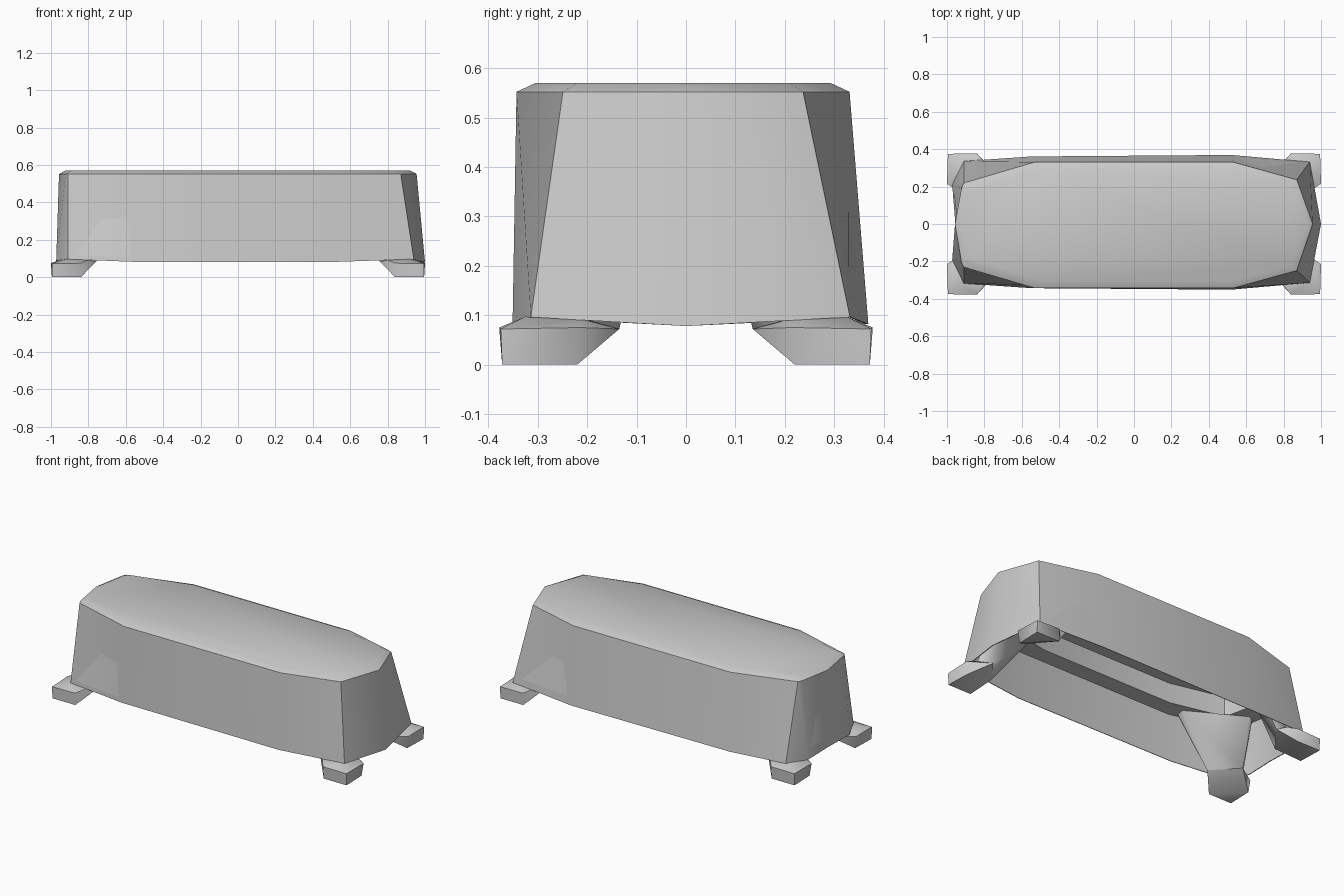
import bpy, bmesh

if "Cube" in bpy.data.objects:
    bpy.data.objects.remove(bpy.data.objects["Cube"])


def finish(bm, name, angle):
    bmesh.ops.remove_doubles(bm, verts=bm.verts, dist=0.0005)
    bmesh.ops.recalc_face_normals(bm, faces=bm.faces)
    me = bpy.data.meshes.new(name)
    bm.to_mesh(me)
    bm.free()
    ob = bpy.data.objects.new(name, me)
    bpy.context.collection.objects.link(ob)
    bpy.context.view_layer.objects.active = ob
    ob.select_set(True)
    bpy.ops.object.shade_smooth_by_angle(angle=angle)
    ob.select_set(False)
    return ob


def ring(half, shift=0.0):
    """Complete a closed outline from its back half (right end to left end)."""
    back = [(x, y + (shift if y else 0), z) for x, y, z in half]
    front = [(x, -y + shift, z) for x, y, z in half[-2:0:-1]]
    return back + front


def scaled(half, sx, sy, z=None):
    return [(x * sx, y * sy, c if z is None else z) for x, y, c in half]


# Body: tapered hollow shell with bevelled top, inner ledge and raised ceiling
rim = [(0.955, 0, 0.552), (0.87, 0.243, 0.552), (0.53, 0.337, 0.552),
       (-0.53, 0.337, 0.552), (-0.91, 0.225, 0.552), (-0.922, 0.20, 0.552),
       (-0.957, 0, 0.552)]
base = [(1.0, 0, 0.078), (0.94, 0.323, 0.096), (0.52, 0.36, 0.082),
        (-0.55, 0.352, 0.082), (-0.91, 0.327, 0.096), (-0.972, 0.20, 0.088),
        (-0.955, 0, 0.078)]
rings = [
    ring(scaled(rim, 0.965, 0.885, 0.57), -0.006),
    ring(rim, -0.006),
    ring(base, 0.009),
    ring(scaled(base, 0.995, 0.99), 0.009),
    ring(scaled(rim, 0.985, 0.98, 0.36)),
    ring(scaled(rim, 0.84, 0.68, 0.36)),
    ring(scaled(rim, 0.84, 0.68, 0.48)),
]
bm = bmesh.new()
loops = [[bm.verts.new(p) for p in r] for r in rings]
for a, b in zip(loops, loops[1:]):
    n = len(a)
    for i in range(n):
        j = (i + 1) % n
        bm.faces.new((a[i], a[j], b[j], b[i]))
bm.faces.new(loops[0])
bm.faces.new(loops[-1])
body = finish(bm, "body_shell", 0.5)

# Keep the flat top and its bevel crisp
edge_attr = body.data.attributes.get("sharp_edge")
if edge_attr is None:
    edge_attr = body.data.attributes.new("sharp_edge", 'BOOLEAN', 'EDGE')
for e in body.data.edges:
    if all(body.data.vertices[v].co.z > 0.54 for v in e.vertices):
        edge_attr.data[e.index].value = True


def hull(points, sx, sy, name):
    bm = bmesh.new()
    for x, y, z in points:
        bm.verts.new((x * sx, y * sy, z))
    bmesh.ops.convex_hull(bm, input=bm.verts)
    loose = [v for v in bm.verts if not v.link_faces]
    bmesh.ops.delete(bm, geom=loose, context='VERTS')
    bmesh.ops.dissolve_limit(bm, angle_limit=0.02, verts=bm.verts, edges=bm.edges)
    finish(bm, name, 0.95)


# Feet: wedge pads at the corners, each with a flared brace up to the ledge
foot = [(0.84, 0.372, 0), (0.995, 0.372, 0), (0.99, 0.22, 0),
        (0.84, 0.378, 0.075), (0.995, 0.375, 0.072), (1.0, 0.215, 0.075),
        (0.80, 0.33, 0.092), (0.92, 0.325, 0.097), (0.955, 0.21, 0.092),
        (0.76, 0.29, 0.082), (0.88, 0.135, 0.072)]
brace = [(0.76, 0.29, 0.082), (0.88, 0.135, 0.072),
         (0.82, 0.31, 0.09), (0.935, 0.20, 0.09),
         (0.55, 0.25, 0.36), (0.87, 0.07, 0.36),
         (0.56, 0.30, 0.36), (0.90, 0.08, 0.36), (0.83, 0.21, 0.36)]
for sx, h in ((1, "right"), (-1, "left")):
    for sy, v in ((1, "back"), (-1, "front")):
        hull(foot, sx, sy, f"{v}_{h}_foot")
        hull(brace, sx, sy, f"{v}_{h}_foot_brace")
